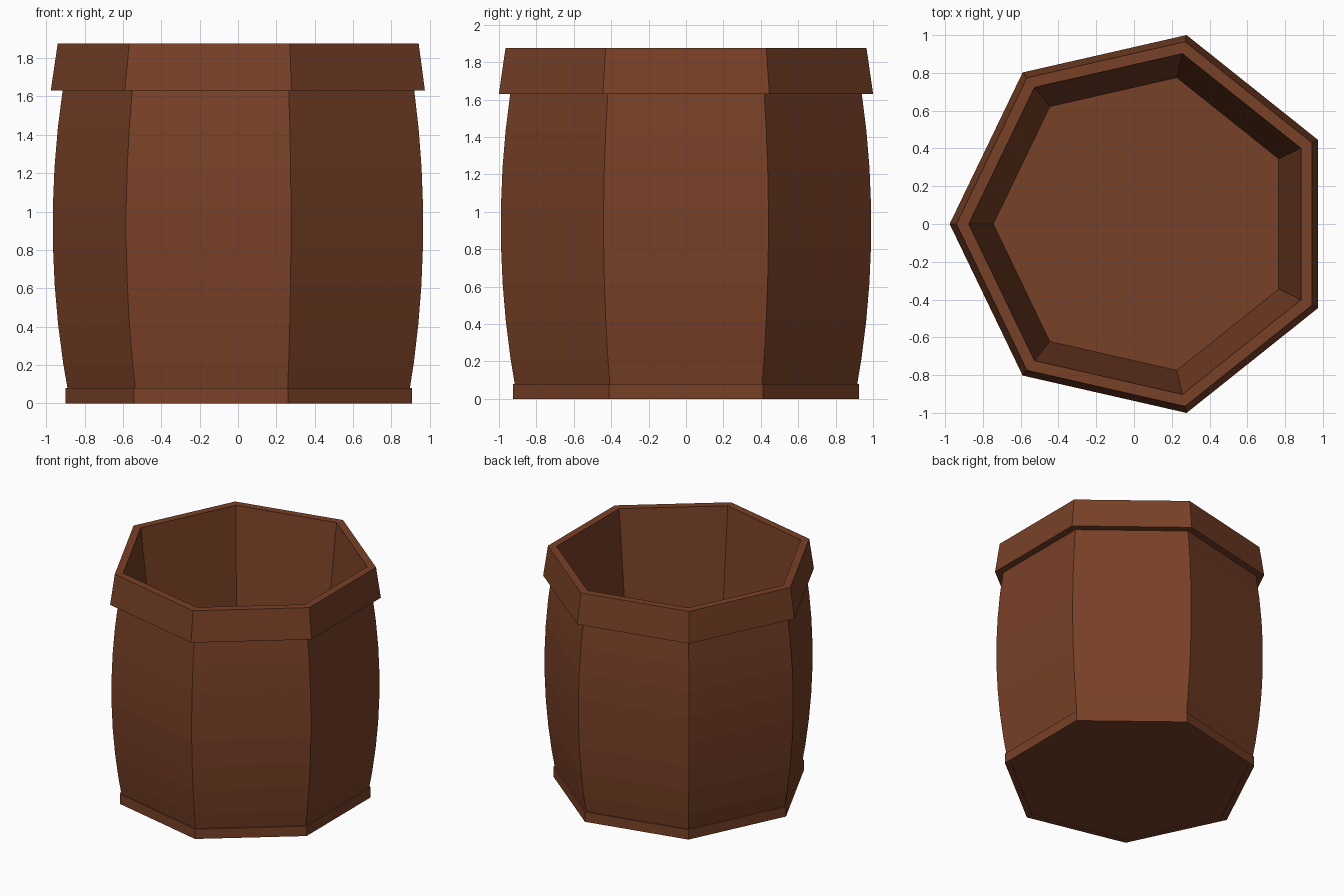
import bpy, bmesh
from math import cos, sin, pi

SIDES = 7
SHIFT = 0.05      # centres the seven-sided outline on x

cube = bpy.data.objects.get("Cube")
if cube:
    bpy.data.objects.remove(cube, do_unlink=True)

wood = bpy.data.materials.new("brown wood")
wood.use_nodes = True
colour = (0.19, 0.052, 0.02, 1)
wood.diffuse_color = colour
wood.node_tree.nodes["Principled BSDF"].inputs["Base Color"].default_value = colour


def turned(name, profile, closed):
    """Turn (radius, height) points into a seven-sided part; cap open ends."""
    bm = bmesh.new()
    rings = []
    for r, z in profile:
        angles = [pi + 2 * pi * i / SIDES for i in range(SIDES)]
        rings.append([bm.verts.new((r * cos(a) + SHIFT, r * sin(a), z)) for a in angles])
    pairs = list(zip(rings, rings[1:]))
    if closed:
        pairs.append((rings[-1], rings[0]))
    else:
        bm.faces.new(rings[0])
        bm.faces.new(rings[-1])
    for low, high in pairs:
        for i in range(SIDES):
            j = (i + 1) % SIDES
            bm.faces.new((low[i], low[j], high[j], high[i]))
    bmesh.ops.recalc_face_normals(bm, faces=bm.faces)
    mesh = bpy.data.meshes.new(name)
    bm.to_mesh(mesh)
    bm.free()
    mesh.materials.append(wood)
    obj = bpy.data.objects.new(name, mesh)
    bpy.context.collection.objects.link(obj)
    return obj


# Bulging staves, open top and sunken floor
BOTTOM, TOP, STEPS = 0.005, 1.64, 8
staves = []
for s in range(STEPS + 1):
    z = BOTTOM + (TOP - BOTTOM) * s / STEPS
    staves.append((1.016 - 0.105 * (z - 0.93) ** 2, z))
inside = [(0.95, 1.86), (0.925, 1.87), (0.795, 0.75)]
turned("barrel_body", staves + inside, closed=False)

# Flared collar around the mouth
turned("top_rim", [(0.94, 1.63), (1.026, 1.63), (0.99, 1.875), (0.925, 1.875)], closed=True)

# Thin hoop around the foot
turned("bottom_hoop", [(0.9, 0), (0.95, 0), (0.95, 0.08), (0.9, 0.08)], closed=True)
